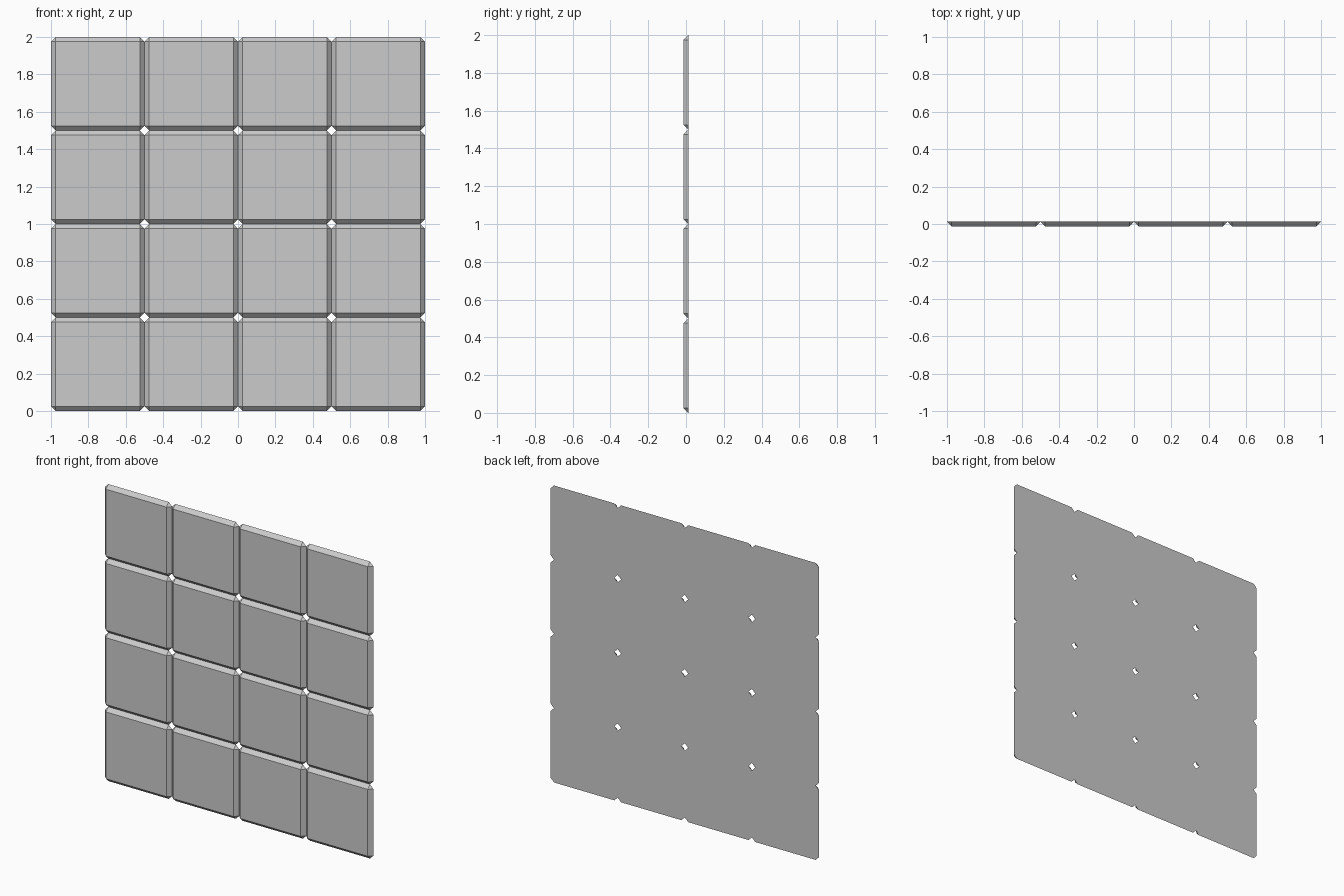
import bpy, bmesh, math

if "Cube" in bpy.data.objects:
    bpy.data.objects.remove(bpy.data.objects["Cube"])

TILE = 0.5      # tile pitch
BEVEL = 0.025   # bevel width, also the corner cut
HALF = 0.0125   # half thickness
COUNT = 4


def tile_mesh():
    """Square front face sloping out to a corner-cut back face."""
    bm = bmesh.new()
    outer, inner = TILE / 2, TILE / 2 - BEVEL
    for sx in (-1, 1):
        for sz in (-1, 1):
            bm.verts.new((sx * inner, -HALF, sz * inner))
            bm.verts.new((sx * outer, HALF, sz * inner))
            bm.verts.new((sx * inner, HALF, sz * outer))
    bmesh.ops.convex_hull(bm, input=bm.verts[:])
    bmesh.ops.dissolve_limit(bm, angle_limit=math.radians(1),
                             verts=bm.verts[:], edges=bm.edges[:])
    bmesh.ops.recalc_face_normals(bm, faces=bm.faces[:])
    mesh = bpy.data.meshes.new("wall_tiles")
    bm.to_mesh(mesh)
    bm.free()
    return mesh


# Tile grid: one bevelled tile, repeated across and upward
panel = bpy.data.objects.new("wall_tiles", tile_mesh())
bpy.context.collection.objects.link(panel)
panel.location = (-1 + TILE / 2, 0, TILE / 2)
for name, step in (("across", (TILE, 0, 0)), ("upward", (0, 0, TILE))):
    arr = panel.modifiers.new(name, 'ARRAY')
    arr.count = COUNT
    arr.use_relative_offset = False
    arr.use_constant_offset = True
    arr.constant_offset_displace = step
